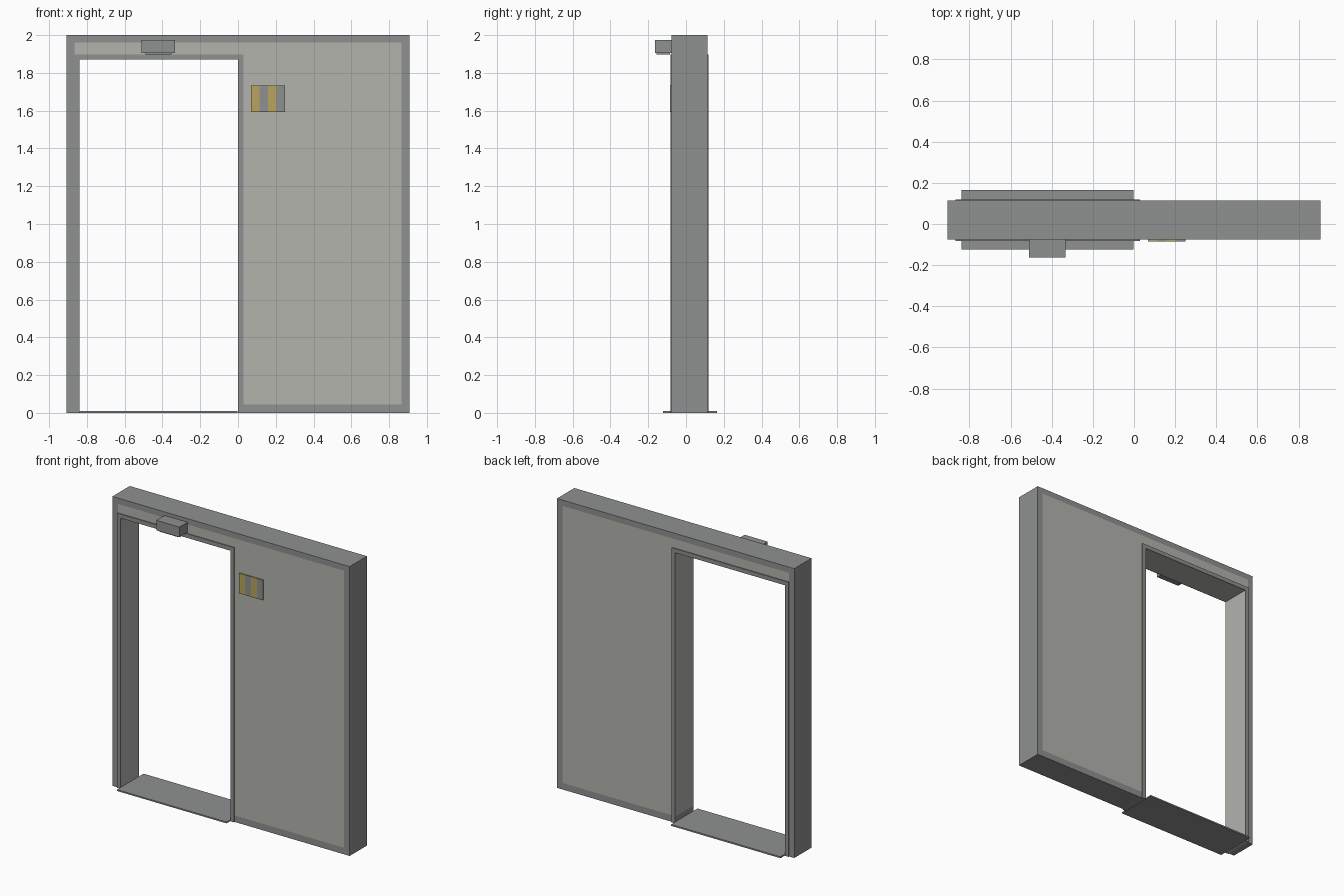
import bpy, bmesh

if "Cube" in bpy.data.objects:
    bpy.data.objects.remove(bpy.data.objects["Cube"])


def material(name, rgb):
    m = bpy.data.materials.new(name)
    m.diffuse_color = (*rgb, 1)
    m.use_nodes = True
    m.node_tree.nodes["Principled BSDF"].inputs["Base Color"].default_value = m.diffuse_color
    return m


GREY = material("steel grey", (0.275, 0.283, 0.279))
PANEL = material("warm light grey", (0.451, 0.456, 0.423))
YELLOW = material("dull yellow", (0.479, 0.376, 0.114))
FRONT, BACK = -0.076, 0.113


def extrude(name, outline, y0, y1, mat):
    """Solid from an (x, z) outline, extruded from y0 to y1."""
    bm = bmesh.new()
    face = bm.faces.new([bm.verts.new((x, y0, z)) for x, z in outline])
    new = bmesh.ops.extrude_face_region(bm, geom=[face])["geom"]
    bmesh.ops.translate(bm, vec=(0, y1 - y0, 0),
                        verts=[v for v in new if isinstance(v, bmesh.types.BMVert)])
    bmesh.ops.recalc_face_normals(bm, faces=bm.faces)
    me = bpy.data.meshes.new(name)
    bm.to_mesh(me)
    bm.free()
    me.materials.append(mat)
    ob = bpy.data.objects.new(name, me)
    bpy.context.collection.objects.link(ob)
    return ob


def box(name, x0, x1, y0, y1, z0, z1, mat):
    return extrude(name, [(x0, z0), (x1, z0), (x1, z1), (x0, z1)], y0, y1, mat)


# Outer border of the wall, open at the doorway
extrude("wall_border", [(-.907, 0), (-.865, 0), (-.865, 1.96), (.865, 1.96), (.865, .045),
                        (0, .045), (0, 0), (.907, 0), (.907, 2), (-.907, 2)],
        FRONT, BACK, GREY)

# Wall infill, including the door reveal
extrude("wall_panel", [(-.865, 0), (-.84, 0), (-.84, 1.87), (0, 1.87), (0, .045),
                       (.865, .045), (.865, 1.96), (-.865, 1.96)],
        FRONT, BACK, PANEL)

# Door trim on both faces
trim = [(-.868, 0), (-.84, 0), (-.84, 1.87), (0, 1.87), (0, 0),
        (.028, 0), (.028, 1.898), (-.868, 1.898)]
extrude("door_trim_front", trim, FRONT - .007, FRONT, GREY)
extrude("door_trim_back", trim, BACK, BACK + .007, GREY)

# Threshold plate
box("threshold", -.838, -.002, -.123, .165, 0, .01, GREY)

# Sensor housing above the door
box("sensor_housing", -.51, -.333, -.164, FRONT, 1.905, 1.975, GREY)
box("sensor_lens", -.49, -.353, -.155, -.084, 1.898, 1.905, GREY)

# Striped sign plate
for i in range(4):
    x = .068 + i * .0455
    box(f"sign_stripe_{i + 1}", x, x + .0455, FRONT - .009, FRONT, 1.594, 1.733,
        GREY if i % 2 else YELLOW)
